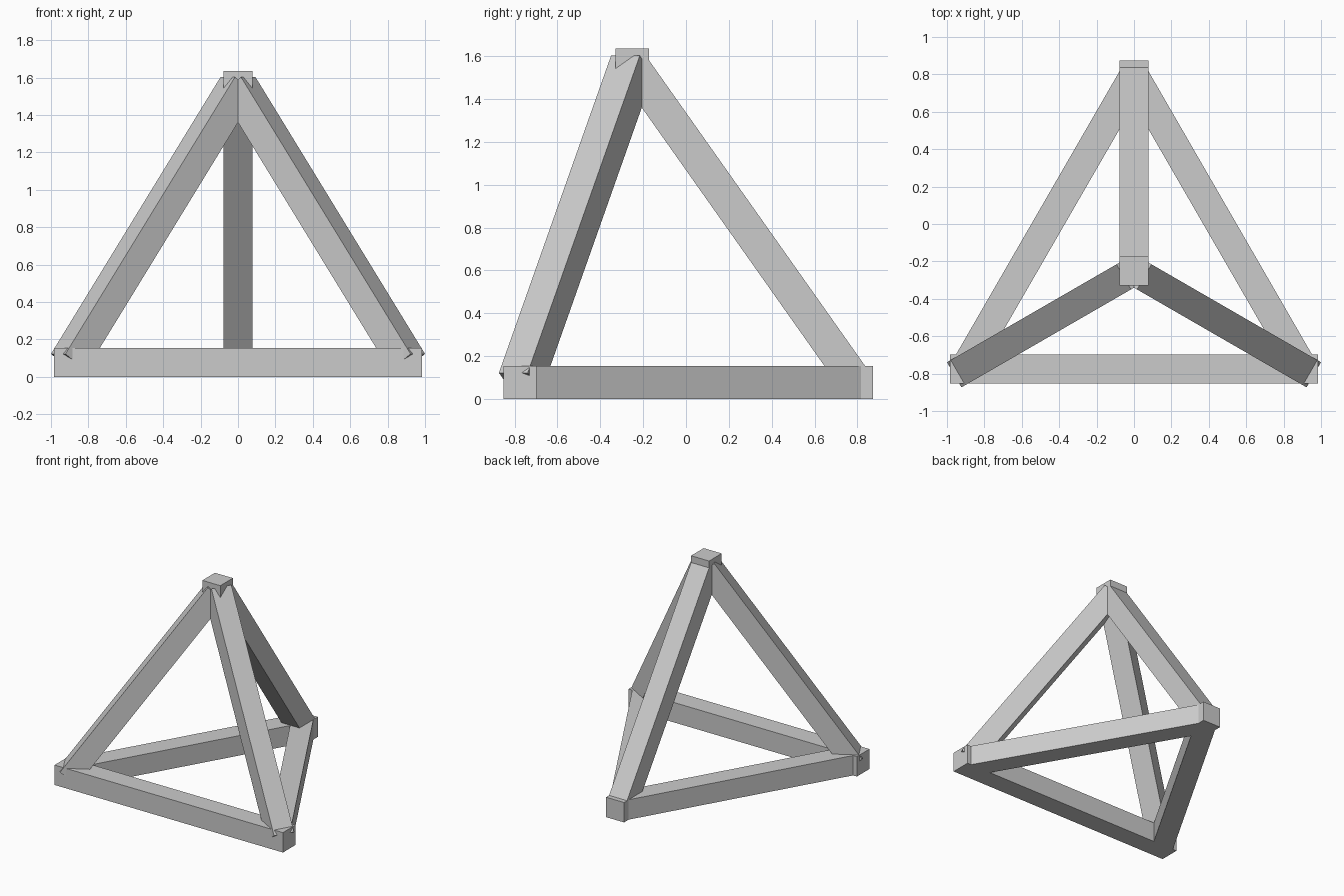
import bpy
from mathutils import Matrix, Vector
from math import sqrt

cube = bpy.data.objects.get("Cube")
if cube:
    bpy.data.objects.remove(cube, do_unlink=True)

THICK = 0.155   # beam and corner block thickness
SIDE = 1.813    # distance between block centres
H = THICK / 2

grey = bpy.data.materials.new("plain grey")
grey.use_nodes = True
colour = (0.6, 0.6, 0.6, 1)
grey.diffuse_color = colour
grey.node_tree.nodes["Principled BSDF"].inputs["Base Color"].default_value = colour


def box(name, matrix):
    bpy.ops.mesh.primitive_cube_add(size=1)
    ob = bpy.context.object
    ob.name = name
    ob.data.transform(matrix)
    ob.data.materials.append(grey)
    return ob


def beam(name, a, b):
    """Square beam from a to b, with two faces kept vertical."""
    along = (b - a).normalized()
    side = Vector((0, 0, 1)).cross(along).normalized()
    up = along.cross(side)
    turn = Matrix((along, side, up)).transposed().to_4x4()
    size = Matrix.Diagonal(((b - a).length, THICK, THICK, 1))
    box(name, Matrix.Translation((a + b) / 2) @ turn @ size)


# Corner positions of a regular tetrahedron
front_y = -0.7745
corners = {
    "front_left": Vector((SIDE / 2, front_y, H)),
    "front_right": Vector((-SIDE / 2, front_y, H)),
    "back": Vector((0, front_y + SIDE * sqrt(3) / 2, H)),
}
apex = Vector((0, front_y + SIDE * sqrt(3) / 6, H + SIDE * sqrt(2 / 3)))

# Corner blocks and sloping legs
for name, p in corners.items():
    box(name + "_block", Matrix.Translation(p) @ Matrix.Scale(THICK, 4))
    beam(name + "_leg", p, apex)
box("apex_block", Matrix.Translation(apex) @ Matrix.Scale(THICK, 4))

# Base triangle
names = list(corners)
for i, name in enumerate(names):
    other = names[(i + 1) % 3]
    beam(f"base_beam_{name}_to_{other}", corners[name], corners[other])
